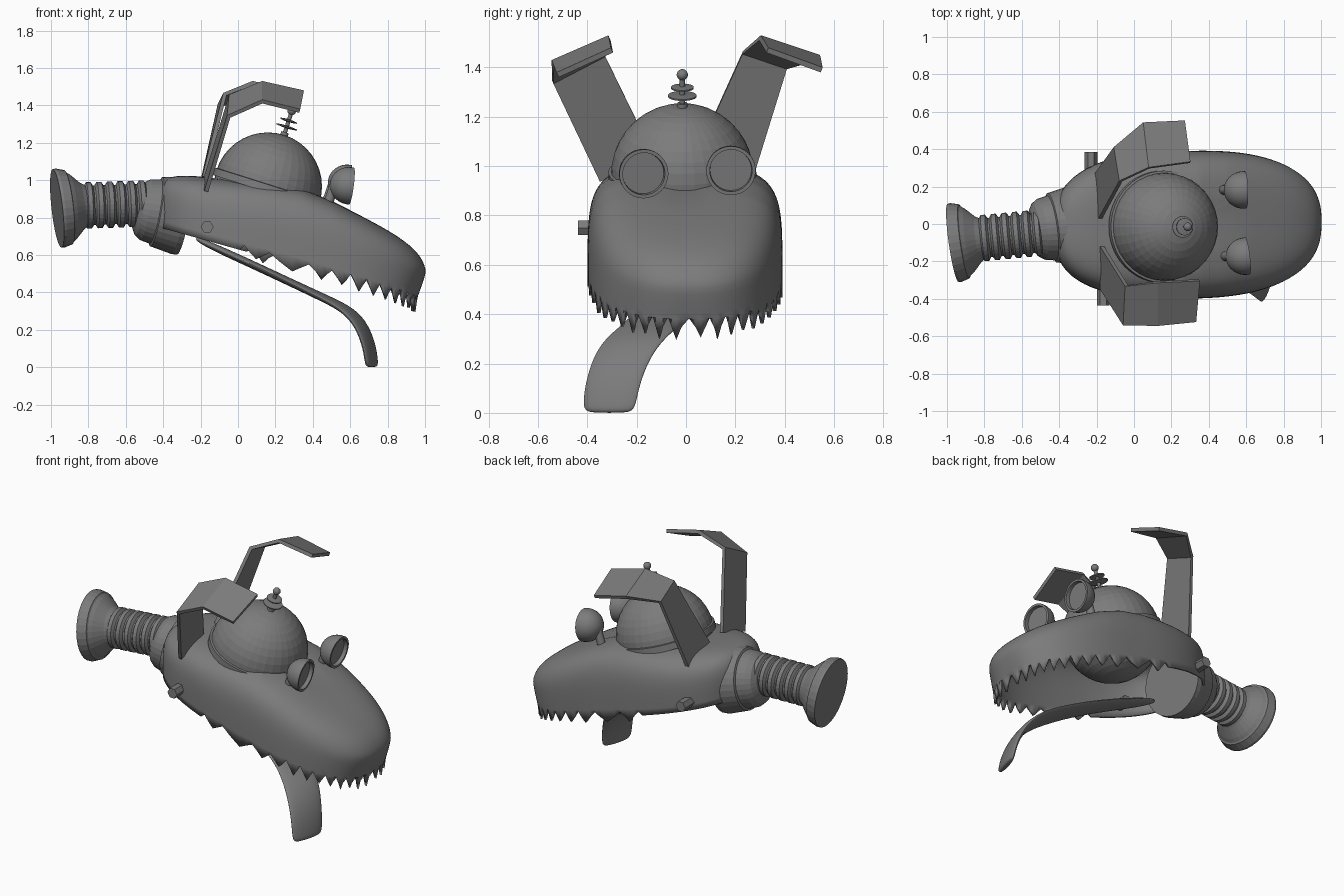
import bpy, bmesh, math, random
from math import sin, cos, pi
from mathutils import Vector

cube = bpy.data.objects.get("Cube")
if cube:
    bpy.data.objects.remove(cube, do_unlink=True)

random.seed(4)
grey = bpy.data.materials.new("plain grey")
grey.use_nodes = True
grey.diffuse_color = (0.2, 0.2, 0.2, 1)
grey.node_tree.nodes["Principled BSDF"].inputs["Base Color"].default_value = (0.2, 0.2, 0.2, 1)


def finish(name, bm, smooth=None, thickness=0, offset=-1):
    """Turn a bmesh into a named object, with optional shading and wall."""
    bmesh.ops.recalc_face_normals(bm, faces=bm.faces)
    mesh = bpy.data.meshes.new(name)
    bm.to_mesh(mesh)
    bm.free()
    mesh.materials.append(grey)
    ob = bpy.data.objects.new(name, mesh)
    bpy.context.collection.objects.link(ob)
    if thickness:
        mod = ob.modifiers.new("wall", 'SOLIDIFY')
        mod.thickness, mod.offset = thickness, offset
    if smooth:
        bpy.ops.object.select_all(action='DESELECT')
        ob.select_set(True)
        bpy.context.view_layer.objects.active = ob
        bpy.ops.object.shade_smooth_by_angle(angle=math.radians(smooth))
    return ob


def loft(bm, rings, caps=True):
    """Skin closed rings of points."""
    loops = [[bm.verts.new(p) for p in ring] for ring in rings]
    for a, b in zip(loops, loops[1:]):
        n = len(a)
        for i in range(n):
            bm.faces.new((a[i], a[(i + 1) % n], b[(i + 1) % n], b[i]))
    if caps:
        bm.faces.new(loops[0])
        bm.faces.new(loops[-1])
    return loops


def turned(name, start, axis, profile, sides=32, smooth=None):
    """Lathe (distance, radius) pairs around an axis."""
    rot = Vector(axis).to_track_quat('Z', 'Y')
    bm = bmesh.new()
    loft(bm, [[Vector(start) + rot @ Vector((r * cos(2 * pi * i / sides),
              r * sin(2 * pi * i / sides), d)) for i in range(sides)]
              for d, r in profile])
    return finish(name, bm, smooth)


def lerp(points, x):
    for (x0, z0), (x1, z1) in zip(points, points[1:]):
        if x <= x1:
            return z0 + (z1 - z0) * (x - x0) / (x1 - x0)
    return points[-1][1]


def power(v, n):
    return math.copysign(abs(v) ** (2 / n), v)


# Head shell: rounded hollow muzzle with a toothed lower rim
CREST = [(-0.45, 1.12), (-0.3, 1.06), (-0.15, 1.02), (0.0, 1.0), (0.2, 0.98),
         (0.35, 0.95), (0.5, 0.89), (0.7, 0.79), (0.9, 0.695), (1.02, 0.64)]
SIDES, LEVELS = 168, 20
HEIGHTS = [power(cos(pi / 2 * k / LEVELS), 4.5) for k in range(1, LEVELS)] + [0.2, 0.11, 0]
jitter = [random.uniform(0.75, 1.2) for _ in range(SIDES)]


def shell_point(i, h):
    t = 2 * pi * i / SIDES
    ahead = max(0, cos(t))
    round_off = 4.5 + 0.8 * ahead ** 2
    r = (1 - h ** round_off) ** (1 / round_off)
    plan = 2.9 if pi < t < 1.5 * pi else 2.5
    x = 0.29 + 0.72 * r * power(cos(t), plan)
    y = 0.395 * r * power(sin(t), plan) - 0.004 + 0.02 * max(0, x - 0.3)
    low = 0.63 - 0.28 * x
    z = low + (lerp(CREST, x) - low) * h
    if h == 0 and x > 0.02:
        size = 0.033 + 0.012 * ahead ** 4
        z += size * (abs(i % 4 - 2) - 1) * jitter[i]
    tuck = max(0, 1 - h / 0.55) * ahead ** 2
    return Vector((x - 0.06 * tuck, y, z))


bm = bmesh.new()
loops = loft(bm, [[shell_point(i, h) for i in range(SIDES)] for h in HEIGHTS], caps=False)
top = bm.verts.new((0.29, 0, 0.955))
for i in range(SIDES):
    bm.faces.new((top, loops[0][i], loops[0][(i + 1) % SIDES]))
finish("head_shell", bm, 40, 0.015)

# Skull dome, tilted forward, with a rim
up = Vector((0.3, 0, 0.95)).normalized()
centre = Vector((0.16, -0.015, 0.966))
R = 0.289
turned("skull_dome", centre, up,
       [(-R * cos(pi * k / 20), max(0.002, R * sin(pi * k / 20))) for k in range(21)], 36)
turned("dome_rim", centre, up,
       [(-0.03, 0.27), (-0.03, 0.3), (0.01, 0.3), (0.015, 0.27)], 48, 40)

# Antenna with two discs and a ball
base = centre + up * (R - 0.015)
turned("antenna_rod", base, up, [(0, 0.022), (0.03, 0.02), (0.03, 0.011), (0.14, 0.011)], 12, 40)
for name, d, r in (("antenna_lower_disc", 0.06, 0.058), ("antenna_upper_disc", 0.095, 0.046)):
    turned(name, base + up * d, up, [(-0.007, 0.02), (-0.003, r), (0.003, r), (0.007, 0.02)], 24, 40)
turned("antenna_ball", base + up * 0.15, up,
       [(-0.023 * cos(pi * k / 10), max(0.001, 0.023 * sin(pi * k / 10))) for k in range(11)], 16, 40)

# Eyes: cups on posts, open to the front with a recessed lens
for name, cup, yaw in (("left_eye", (0.585, 0.182, 0.983), 0.03),
                       ("right_eye", (0.595, -0.172, 0.97), 0.12)):
    look = (0.98, yaw, -0.13)
    back = [(-0.105 * cos(pi / 2 * k / 8), max(0.002, 0.1 * sin(pi / 2 * k / 8)))
            for k in range(9)]
    turned(name + "_cup", cup, look,
           back + [(0.012, 0.1), (0.012, 0.086), (-0.012, 0.084)], 32, 40)
    turned(name + "_post", (cup[0] - 0.12, cup[1], 0.85), (0.3, 0, 0.95),
           [(0, 0.04), (0.03, 0.04), (0.035, 0.026), (0.13, 0.024)], 16, 40)

# Ears: folded plates given as (inner edge, outer edge) pairs
EARS = {
    "left_ear": [((-0.18, 0.03, 1.02), (-0.20, 0.27, 0.95)),
                 ((-0.07, 0.23, 1.46), (-0.10, 0.41, 1.40)),
                 ((0.08, 0.30, 1.52), (0.05, 0.54, 1.44)),
                 ((0.30, 0.33, 1.47), (0.27, 0.55, 1.39))],
    "right_ear": [((-0.17, -0.12, 1.02), (-0.17, -0.35, 0.94)),
                  ((-0.04, -0.33, 1.45), (-0.05, -0.54, 1.34)),
                  ((0.13, -0.31, 1.52), (0.13, -0.54, 1.42)),
                  ((0.35, -0.30, 1.47), (0.33, -0.52, 1.37))],
}
for name, folds in EARS.items():
    bm = bmesh.new()
    rows = [[bm.verts.new(p) for p in pair] for pair in folds]
    for a, b in zip(rows, rows[1:]):
        bm.faces.new((a[0], a[1], b[1], b[0]))
    finish(name, bm, None, 0.022, 0)

# Neck: housing, bellows and flared end on one slightly turned axis
turned("neck_housing", (-0.29, 0, 0.805), (-0.25, -0.035, 0.045),
       [(0, 0.206), (0.03, 0.209), (0.11, 0.195), (0.15, 0.188), (0.155, 0.175),
        (0.21, 0.165), (0.24, 0.145), (0.26, 0.11)], 32)
ribs = []
for k in range(6):
    d = k * 0.057
    ribs += [(d, 0.105), (d + 0.012, 0.124), (d + 0.036, 0.124), (d + 0.048, 0.105)]
turned("neck_bellows", (-0.49, -0.045, 0.875), (-0.47, -0.045, -0.015), ribs, 32)
turned("neck_flare", (-0.805, -0.078, 0.867), (-0.98, -0.14, -0.11),
       [(0, 0.105), (0.03, 0.125), (0.08, 0.175), (0.1, 0.19), (0.105, 0.2),
        (0.15, 0.213), (0.165, 0.211)], 32)

# Tongue: flattened, smoothed loft hanging out at the front right
PATH = [(-0.23, -0.08, 0.69, 0.015), (-0.12, -0.075, 0.638, 0.06), (0.1, -0.07, 0.538, 0.095),
        (0.33, -0.08, 0.43, 0.11), (0.48, -0.135, 0.36, 0.118), (0.59, -0.205, 0.305, 0.122),
        (0.66, -0.262, 0.225, 0.118), (0.70, -0.297, 0.12, 0.113), (0.712, -0.31, 0.04, 0.11),
        (0.715, -0.312, 0.012, 0.1), (0.715, -0.312, 0.0, 0.075)]
bm = bmesh.new()
rings = []
for k, (x, y, z, w) in enumerate(PATH):
    a, b = PATH[max(k - 1, 0)], PATH[min(k + 1, len(PATH) - 1)]
    along = Vector((b[0] - a[0], 0, b[2] - a[2])).normalized()
    across = Vector((0.28 * min(1, max(0, (k - 2) / 3)), 1, 0))
    normal = along.cross(across).normalized()
    thick = 0.012 if k in (0, len(PATH) - 1) else 0.021
    rings.append([Vector((x, y, z)) + across * w * cos(2 * pi * i / 16)
                  + normal * thick * sin(2 * pi * i / 16) for i in range(16)])
loft(bm, rings)
tongue = finish("tongue", bm, 60)
tongue.modifiers.new("smooth", 'SUBSURF').levels = 2

# Jaw bolts
for name, x, s, reach in (("left_bolt", -0.23, 1, 0.385), ("right_bolt", -0.165, -1, 0.437)):
    turned(name, (x, 0.26 * s, 0.75), (0, s, 0), [(0, 0.034), (reach - 0.26, 0.034)], 6)
